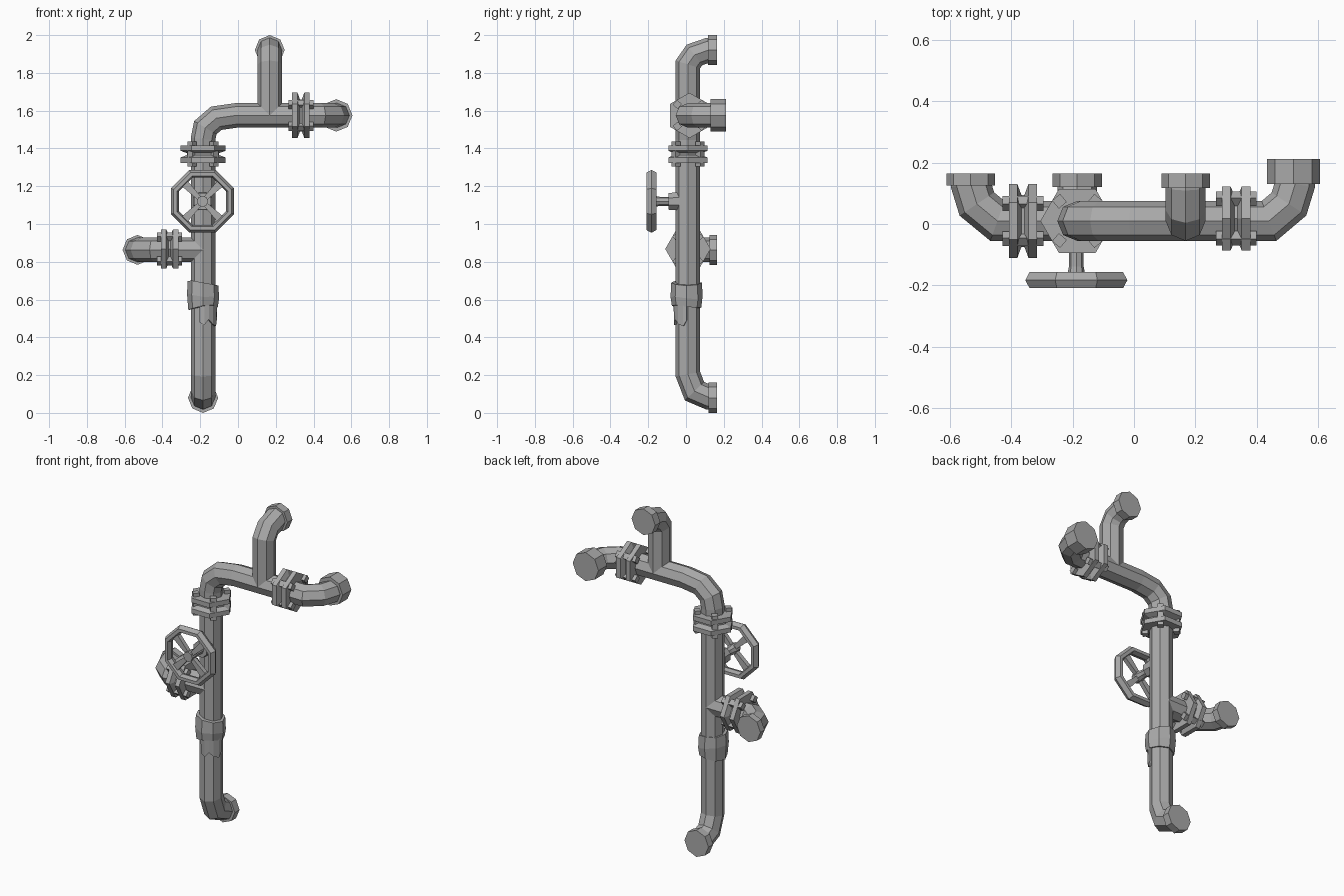
import bpy, bmesh, math, random
from mathutils import Vector, Matrix

cube = bpy.data.objects.get("Cube")
if cube:
    bpy.data.objects.remove(cube, do_unlink=True)

grey = bpy.data.materials.new("iron grey")
grey.use_nodes = True
colour = (0.4, 0.4, 0.4, 1)
grey.diffuse_color = colour
grey.node_tree.nodes["Principled BSDF"].inputs["Base Color"].default_value = colour

X, Y, Z = Vector((1, 0, 0)), Vector((0, 1, 0)), Vector((0, 0, 1))
PIPE = 0.065


def finish(name, bm):
    bmesh.ops.recalc_face_normals(bm, faces=bm.faces)
    mesh = bpy.data.meshes.new(name)
    bm.to_mesh(mesh)
    bm.free()
    mesh.materials.append(grey)
    obj = bpy.data.objects.new(name, mesh)
    bpy.context.collection.objects.link(obj)
    return obj


def skin(name, rings, closed=False):
    """Join rings of points into a solid, capped unless closed."""
    bm = bmesh.new()
    loops = [[bm.verts.new(p) for p in ring] for ring in rings]
    n = len(loops[0])
    pairs = list(zip(loops, loops[1:]))
    if closed:
        pairs.append((loops[-1], loops[0]))
    else:
        bm.faces.new(loops[0])
        bm.faces.new(loops[-1])
    for a, b in pairs:
        for i in range(n):
            j = (i + 1) % n
            bm.faces.new((a[i], a[j], b[j], b[i]))
    return finish(name, bm)


def pipe(name, points, normal):
    """Octagonal pipe with mitred bends along a path in one plane."""
    pts = [Vector(p) for p in points]
    rings = []
    for i, p in enumerate(pts):
        before = (p - pts[i - 1]).normalized() if i else None
        after = (pts[i + 1] - p).normalized() if i < len(pts) - 1 else None
        before, after = before or after, after or before
        tangent = (before + after).normalized()
        side = normal.cross(tangent) / tangent.dot(after)
        angles = [k * math.tau / 8 for k in range(8)]
        rings.append([p + PIPE * (math.cos(a) * side + math.sin(a) * normal) for a in angles])
    return skin(name, rings)


def lathe(name, centre, axis, ref, profile, sides=8, phase=0.0, closed=False):
    """Turn (radius, distance along axis) pairs; a corner lies toward ref."""
    c, other = Vector(centre), axis.cross(ref)
    rings = []
    for r, d in profile:
        angles = [phase + k * math.tau / sides for k in range(sides)]
        rings.append([c + axis * d + r * (math.cos(a) * ref + math.sin(a) * other) for a in angles])
    return skin(name, rings, closed)


def box(name, matrix, size):
    bm = bmesh.new()
    bmesh.ops.create_cube(bm, size=1, matrix=matrix @ Matrix.Diagonal((*size, 1)))
    return finish(name, bm)


def flange(name, centre, axis, ref):
    """Pair of tapered hexagonal plates with four bolts through them."""
    lathe(name, centre, axis, ref,
          [(0.12, -0.046), (0.12, -0.018), (0.085, -0.005),
           (0.085, 0.005), (0.12, 0.018), (0.12, 0.046)], sides=6)
    other = axis.cross(ref)
    turn = Matrix((ref, other, axis)).transposed().to_4x4()
    for i, (u, v) in enumerate([(1, 1), (-1, 1), (-1, -1), (1, -1)]):
        spot = Vector(centre) + 0.058 * u * ref + 0.064 * v * other
        spin = Matrix.Rotation(math.radians(50 * u * v), 4, 'Z')
        box(f"{name}_bolt_{i + 1}", Matrix.Translation(spot) @ turn @ spin, (0.034, 0.034, 0.133))


# Pipes
MX, MY = -0.185, 0.01
pipe("main_pipe", [(MX, 0.14, 0.083), (MX, 0.12, 0.083), (MX, 0.045, 0.115),
                   (MX, MY, 0.205), (MX, MY, 1.37)], X)
pipe("upper_pipe", [(MX, MY, 1.37), (MX, MY, 1.45), (-0.173, MY, 1.51),
                    (-0.115, MY, 1.56), (-0.01, MY, 1.575), (0.33, MY, 1.575)], Y)
pipe("left_elbow", [(0.33, MY, 1.575), (0.44, MY, 1.575), (0.505, 0.065, 1.575),
                    (0.525, 0.13, 1.575), (0.525, 0.15, 1.575)], Z)
pipe("top_branch", [(0.168, MY, 1.575), (0.168, MY, 1.845), (0.168, 0.045, 1.895),
                    (0.168, 0.12, 1.921), (0.168, 0.14, 1.921)], X)
pipe("right_branch", [(MX, MY, 0.863), (-0.445, MY, 0.863), (-0.512, 0.065, 0.863),
                      (-0.532, 0.13, 0.863), (-0.532, 0.15, 0.863)], Z)

# End collars
for name, x, z, r, start, end in [
        ("bottom_collar", MX, 0.08, 0.08, 0.12, 0.165),
        ("top_collar", 0.168, 1.921, 0.079, 0.117, 0.165),
        ("right_collar", -0.532, 0.863, 0.079, 0.125, 0.165),
        ("left_collar", 0.52, 1.575, 0.086, 0.13, 0.212)]:
    lathe(name, (x, 0, z), Y, Z, [(r, start), (r, end)])

# Bolted flanges
flange("main_flange", (MX, MY, 1.37), Z, X)
flange("left_flange", (0.333, 0.018, 1.575), X, Z)
flange("right_flange", (-0.362, MY, 0.868), X, Y)

# Valve wheel with hub, stem and spokes
WHEEL = Vector((-0.188, -0.183, 1.12))
lathe("wheel_rim", WHEEL, Y, Z,
      [(0.165, -0.026), (0.18, 0), (0.165, 0.026), (0.145, 0.026), (0.136, 0), (0.145, -0.026)],
      phase=math.pi / 8, closed=True)
lathe("valve_stem", WHEEL, Y, Z,
      [(0.03, -0.026), (0.03, 0.012), (0.024, 0.045), (0.024, 0.15)])
lathe("stem_collar", WHEEL, Y, Z, [(0.048, 0.09), (0.052, 0.15)], phase=math.pi / 8)
for i in range(4):
    a = math.radians(45 + 90 * i)
    out = Vector((math.cos(a), 0, math.sin(a)))
    across = out.cross(Y)
    rings = []
    for dist, half, depth in [(0.015, 0.011, 0.013), (0.148, 0.022, 0.013)]:
        rings.append([WHEEL + out * dist + across * half * s + Y * depth * t
                      for s, t in [(-1, -1), (1, -1), (1, 1), (-1, 1)]])
    skin(f"wheel_spoke_{i + 1}", rings)

# Ragged repair wrap, with a torn flap hanging at the front left
random.seed(4)
wrap = lathe("repair_wrap", (MX, 0.003, 0), Z, X,
             [(0.078, 0.56), (0.085, 0.62), (0.081, 0.685)])
for v in wrap.data.vertices:
    v.co.z -= 0.22 * (v.co.x - MX) * (1 if v.co.z > 0.6 else -0.4)
    v.co.z += random.uniform(-0.01, 0.01)
flap = []
for deg, bottom in [(-105, 0.48), (-85, 0.465), (-65, 0.495), (-45, 0.47), (-20, 0.46), (-5, 0.49)]:
    d = Vector((math.cos(math.radians(deg)), math.sin(math.radians(deg)), 0))
    base = Vector((MX, MY, 0))
    flap.append([base + d * r + Z * z for r, z in
                 [(0.06, 0.6), (0.077, 0.6), (0.073, bottom), (0.06, bottom)]])
skin("torn_flap", flap)
